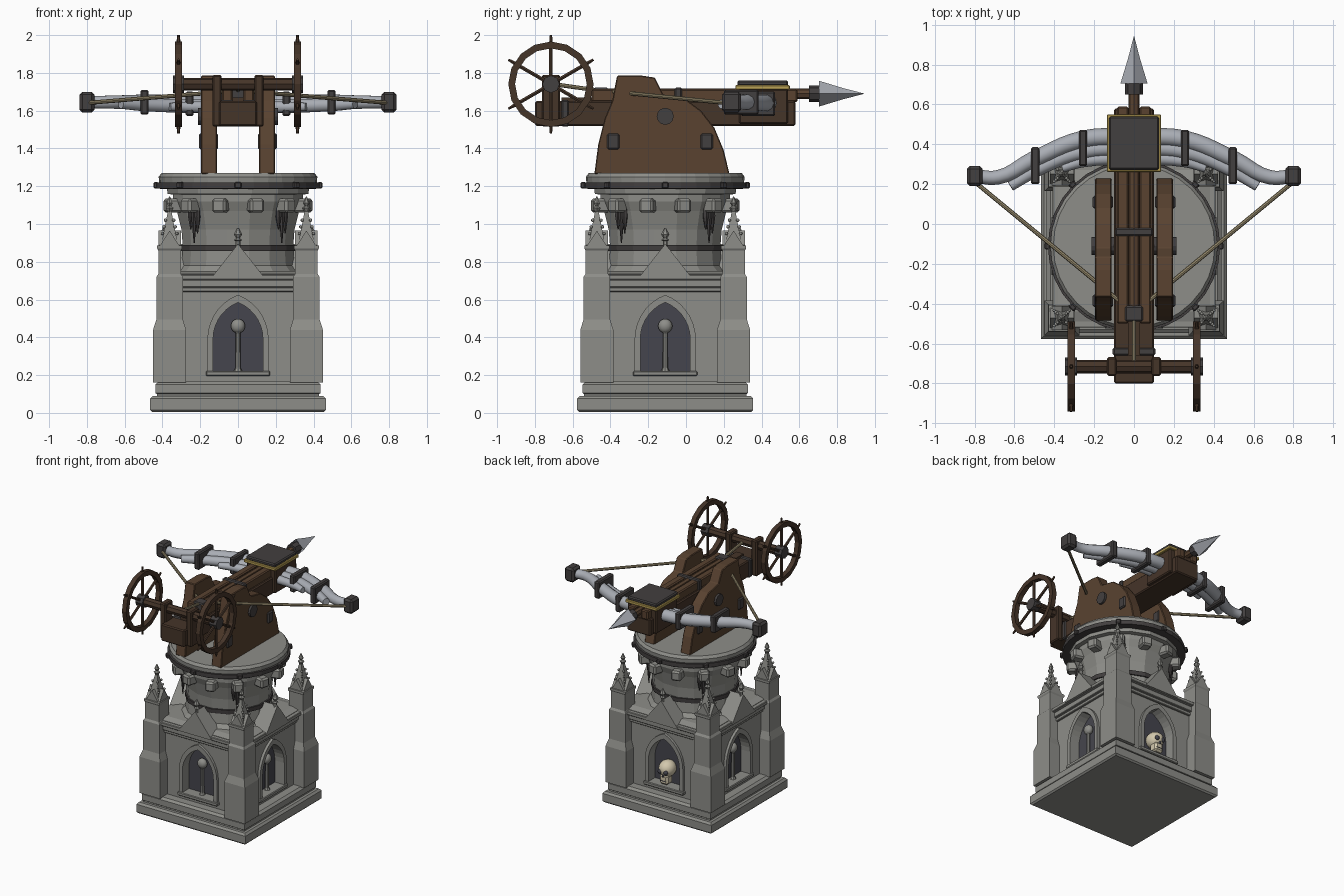
import bpy, bmesh
from math import pi, sin, cos, acos, radians
from mathutils import Matrix, Vector

if "Cube" in bpy.data.objects:
    bpy.data.objects.remove(bpy.data.objects["Cube"])

def material(name, r, g, b):
    m = bpy.data.materials.new(name)
    m.diffuse_color = (r, g, b, 1)
    m.use_nodes = True
    m.node_tree.nodes["Principled BSDF"].inputs["Base Color"].default_value = m.diffuse_color
    return m

STONE = material("stone", .27, .27, .25)
DARK = material("dark_recess", .06, .06, .075)
WOOD = material("wood", .10, .055, .03)
WOOD2 = material("dark_wood", .06, .035, .022)
IRON = material("iron", .055, .05, .05)
STEEL = material("steel", .40, .42, .46)
ROPE = material("rope", .30, .25, .15)
GOLD = material("gold", .50, .36, .09)
BONE = material("bone", .65, .58, .42)
T = Matrix.Translation
I = Matrix.Identity(4)
CY = -0.11                       # tower centre in y
TOWER = T((0, CY, 0))

def finish(name, bm, mat, M=I, bevel=0, smooth=False):
    bmesh.ops.transform(bm, matrix=M, verts=bm.verts)
    bmesh.ops.recalc_face_normals(bm, faces=bm.faces)
    for f in bm.faces:
        f.smooth = smooth
    me = bpy.data.meshes.new(name)
    bm.to_mesh(me)
    bm.free()
    me.materials.append(mat)
    ob = bpy.data.objects.new(name, me)
    bpy.context.collection.objects.link(ob)
    if bevel:
        b = ob.modifiers.new("bevel", "BEVEL")
        b.width, b.segments = bevel, 1
    return ob

def box(name, x, y, z, mat, M=I, bevel=.008):
    """Box from (min, max) ranges."""
    bm = bmesh.new()
    c = [(a + b) / 2 for a, b in (x, y, z)]
    s = [abs(b - a) for a, b in (x, y, z)]
    bmesh.ops.create_cube(bm, size=1, matrix=T(c) @ Matrix.Diagonal((*s, 1)))
    return finish(name, bm, mat, M, bevel)

def prism(name, pts, y0, y1, mat, M=I, bevel=0):
    """Profile in x-z, extruded along y."""
    bm = bmesh.new()
    a = [bm.verts.new((x, y0, z)) for x, z in pts]
    b = [bm.verts.new((x, y1, z)) for x, z in pts]
    bm.faces.new(a)
    bm.faces.new(b[::-1])
    for i in range(len(pts)):
        j = (i + 1) % len(pts)
        bm.faces.new((a[i], b[i], b[j], a[j]))
    return finish(name, bm, mat, M, bevel)

def lathe(name, prof, n, mat, M=I, phase=0, smooth=False):
    """Capped stack of n-sided rings given as (radius, z)."""
    bm = bmesh.new()
    rings = [[bm.verts.new((r * cos(phase + 2 * pi * i / n), r * sin(phase + 2 * pi * i / n), z))
              for i in range(n)] for r, z in prof]
    for a, b in zip(rings, rings[1:]):
        for i in range(n):
            bm.faces.new((a[i], a[(i + 1) % n], b[(i + 1) % n], b[i]))
    bm.faces.new(rings[0])
    bm.faces.new(rings[-1])
    return finish(name, bm, mat, M, 0, smooth)

def square(name, prof, mat, M=I):
    return lathe(name, [(h * 2 ** .5, z) for h, z in prof], 4, mat, M, pi / 4)

def rod(name, p, q, r, mat, n=8, r2=None):
    p, q = Vector(p), Vector(q)
    rot = (q - p).to_track_quat('Z', 'Y').to_matrix().to_4x4()
    return lathe(name, [(r, 0), (r if r2 is None else r2, (q - p).length)], n, mat, T(p) @ rot)

def ball(name, p, s, mat, M=I, n=12):
    bm = bmesh.new()
    bmesh.ops.create_uvsphere(bm, u_segments=n, v_segments=n // 2 + 2, radius=1,
                              matrix=T(p) @ Matrix.Diagonal((*s, 1)))
    return finish(name, bm, mat, M, 0, True)

def tube(name, pts, radii, mat):
    cu = bpy.data.curves.new(name, 'CURVE')
    cu.dimensions, cu.bevel_depth, cu.bevel_resolution, cu.use_fill_caps = '3D', 1, 3, True
    sp = cu.splines.new('BEZIER')
    sp.resolution_u = 5
    sp.bezier_points.add(len(pts) - 1)
    for bp, p, r in zip(sp.bezier_points, pts, radii):
        bp.co, bp.radius = p, r
        bp.handle_left_type = bp.handle_right_type = 'AUTO'
    ob = bpy.data.objects.new(name, cu)
    bpy.context.collection.objects.link(ob)
    cu.materials.append(mat)
    return ob

def arch(w, z0, spring, h, n=7):
    """Open pointed arch outline from bottom right to bottom left."""
    c = (h * h - w * w) / (2 * w)
    R, top = w + c, acos(c / (w + c))
    right = [(R * cos(top * i / n) - c, spring + R * sin(top * i / n)) for i in range(n + 1)]
    return [(w, z0)] + right + [(-x, z) for x, z in right[-2::-1]] + [(-w, z0)]

# plinth and core
square("plinth_lower", [(.455, .005), (.466, .016), (.466, .075), (.452, .09)], STONE, TOWER)
square("plinth_upper", [(.43, .09), (.43, .10), (.438, .105), (.438, .15), (.42, .165)], STONE, TOWER)
square("dark_core", [(.30, .16), (.30, .70)], DARK, TOWER)
square("tower_roof", [(.38, .70), (.38, .735), (.33, .75)], STONE, TOWER)

# four walls with pointed windows, gables and corner buttresses
for k in range(4):
    M = TOWER @ Matrix.Rotation(k * pi / 2, 4, 'Z')
    hole = arch(.132, .21, .39, .195)
    prism("wall", [(.36, .16), (.36, .72), (-.36, .72), (-.36, .16), (-.132, .16)]
          + hole[::-1] + [(.132, .16)], -.36, -.295, STONE, M)
    prism("window_frame", arch(.162, .21, .39, .235) + hole[::-1], -.38, -.34, STONE, M)
    box("window_sill", (-.17, .17), (-.39, -.29), (.195, .222), STONE, M, .005)
    box("wall_base", (-.30, .30), (-.36, -.29), (.16, .20), STONE, M, 0)
    for y, z0, z1 in ((-.375, .64, .665), (-.39, .665, .705), (-.41, .705, .732)):
        box("cornice", (-.30, .30), (y, -.3), (z0, z1), STONE, M, .004)
    prism("gable", [(-.145, .71), (.145, .71), (0, .895)], -.415, -.25, STONE, M)
    lathe("gable_finial", [(.012, .88), (.012, .91), (.022, .915), (.01, .925), (.022, .945), (.004, .98)],
          6, STONE, M @ T((0, -.395, 0)))
    if k == 2:      # skull in the rear window
        ball("skull", (0, -.335, .345), (.062, .07, .062), BONE, M, 16)
        box("skull_jaw", (-.036, .036), (-.39, -.32), (.235, .31), BONE, M, .014)
        for s in (-1, 1):
            ball("skull_eye", (s * .025, -.393, .335), (.018, .014, .018), DARK, M, 8)
        ball("skull_nose", (0, -.39, .305), (.008, .012, .012), DARK, M, 6)
        box("skull_teeth_gap", (-.025, .025), (-.392, -.38), (.262, .267), DARK, M, 0)
    else:           # slender post with a ball
        lathe("window_post", [(.022, .222), (.014, .24), (.012, .42), (.018, .43)], 8, STONE, M @ T((0, -.325, 0)))
        ball("window_ball", (0, -.325, .46), (.038, .03, .038), STONE, M)
    B = M @ T((.362, -.362, 0))
    square("buttress", [(.0875, .16), (.0875, .44), (.07, .495), (.07, .72), (.06, .735)], STONE, B)
    square("pinnacle_base", [(.06, .73), (.06, .86), (.066, .87), (.066, .885), (.05, .89)], STONE, B)
    for q in range(4):
        Q = B @ Matrix.Rotation(q * pi / 2, 4, 'Z')
        prism("pinnacle_gable", [(-.055, .88), (.055, .88), (0, .965)], -.06, 0, STONE, Q)
        for z in (.95, .985, 1.02):
            d = .046 * (1.09 - z) / .2 + .006
            ball("crocket", (d, d, z), (.009, .009, .009), STONE, Q, 6)
    square("pinnacle_spire", [(.046, .88), (.005, 1.09)], STONE, B)
    lathe("pinnacle_finial", [(.008, 1.06), (.024, 1.085), (.009, 1.095), (.018, 1.11), (.003, 1.145)], 6, STONE, B)

# round turret and turntable
lathe("turret", [(.34, .72), (.34, .74), (.305, .78), (.297, .87), (.305, .97), (.33, 1.07), (.35, 1.12),
                 (.35, 1.155), (.38, 1.16), (.385, 1.2)], 16, STONE, TOWER, pi / 16)
lathe("turret_band", [(.29, .858), (.308, .858), (.31, .89), (.29, .89)], 16, IRON, TOWER, pi / 16)
lathe("turntable", [(.38, 1.185), (.415, 1.19), (.42, 1.25), (.405, 1.27)], 32, STONE, TOWER)
lathe("turntable_band", [(.39, 1.185), (.432, 1.188), (.432, 1.22), (.39, 1.222)], 32, IRON, TOWER)
for k in range(12):
    M = TOWER @ Matrix.Rotation(radians(15 + 30 * k), 4, 'Z')
    box("corbel", (-.038, .038), (-.40, -.30), (1.06, 1.135), STONE, M, .012)
for k in range(8):
    M = TOWER @ Matrix.Rotation(k * pi / 4, 4, 'Z')
    box("band_stud", (-.018, .018), (-.448, -.42), (1.188, 1.222), IRON, M, .006)
    if k % 2:
        for dx, z in ((-.025, .97), (0, .90), (.025, .95)):
            lathe("drip", [(.003, z), (.016, 1.04), (.014, 1.1)], 6, IRON, M @ T((dx, -.328, 0)))

# cheeks of the mount: y-z profile, extruded along x
SIDE = Matrix.Rotation(pi / 2, 4, 'Z')          # local x -> y, local y -> -x
cheek = [(-.485, 1.265), (.23, 1.265), (.20, 1.39), (.15, 1.51), (.08, 1.60), (0, 1.66), (-.12, 1.685),
         (-.165, 1.775), (-.23, 1.785), (-.365, 1.785), (-.39, 1.655), (-.43, 1.56), (-.465, 1.42)]
for s in (-1, 1):
    prism("mount_cheek", cheek, s * .112, s * .195, WOOD, SIDE, .005)
    rod("trunnion", (s * .09, CY, 1.57), (s * .212, CY, 1.57), .045, IRON, 12)
    for y in (-.385, .11):
        box("cheek_bracket", (s * .105, s * .207), (y - .032, y + .032), (1.395, 1.48), IRON)

# stock, rail and head block
box("stock", (-.10, .10), (-.80, .58), (1.52, 1.65), WOOD2)
box("stock_end_strap", (-.107, .107), (-.66, -.62), (1.515, 1.657), IRON)
for s in (-1, 1):
    box("slide_rail", (s * .028, s * .085), (-.5, .59), (1.645, 1.715), WOOD)
box("slide_bed", (-.03, .03), (-.66, .58), (1.645, 1.67), WOOD2, I, 0)
box("slide_strap", (-.095, .095), (-.06, -.02), (1.64, 1.722), IRON)
box("head_block", (-.125, .125), (.28, .54), (1.53, 1.715), WOOD2)
box("gold_trim", (-.136, .136), (.262, .55), (1.712, 1.735), GOLD, I, .004)
box("head_plate", (-.125, .125), (.272, .54), (1.73, 1.76), IRON)

# bolt
rod("bolt_shaft", (0, -.42, 1.69), (0, .68, 1.69), .027, WOOD)
rod("bolt_collar", (0, .65, 1.69), (0, .715, 1.69), .044, IRON)
HEAD = T((0, 0, 1.69)) @ Matrix.Rotation(-pi / 2, 4, 'X')
lathe("bolt_head", [(.03, .73), (.068, .705), (.03, .83), (.001, .942)], 4, STEEL, HEAD)

# layered bow, clamps, tips and strings
for s in (-1, 1):
    tube("bow_main", [(0, .435, 1.64), (s * .25, .425, 1.64), (s * .5, .325, 1.645), (s * .68, .235, 1.645),
                      (s * .80, .24, 1.645)], [.045, .045, .042, .036, .034], STEEL)
    tube("bow_middle_leaf", [(0, .38, 1.625), (s * .25, .365, 1.625), (s * .5, .265, 1.63), (s * .62, .19, 1.635)],
         [.04, .04, .034, .026], STEEL)
    tube("bow_inner_leaf", [(0, .33, 1.62), (s * .25, .315, 1.62), (s * .36, .28, 1.62)], [.035, .03, .022], STEEL)
    box("bow_clamp_inner", (s * .235, s * .277), (.29, .472), (1.572, 1.702), IRON)
    box("bow_clamp_outer", (s * .473, s * .517), (.20, .385), (1.58, 1.71), IRON)
    box("bow_tip", (s * .76, s * .838), (.19, .292), (1.59, 1.70), IRON, I, .015)
    rod("bow_string", (s * .785, .20, 1.642), (s * .02, -.43, 1.705), .011, ROPE)
box("string_claw", (-.045, .045), (-.49, -.41), (1.655, 1.722), IRON)
rod("winch_rope", (0, -.45, 1.705), (0, -.70, 1.74), .011, ROPE)

# winch axle, bearings and two handwheels
WY, WZ = -.715, 1.74
rod("winch_axle", (-.335, WY, WZ), (.335, WY, WZ), .034, WOOD2)
for s in (-1, 1):
    box("winch_bearing", (s * .088, s * .136), (WY - .047, WY + .047), (1.515, 1.79), WOOD2)
    rod("axle_collar", (s * .285, WY, WZ), (s * .345, WY, WZ), .046, IRON)
    W = T((s * .315, WY, WZ)) @ Matrix.Rotation(pi / 2, 4, 'Y')
    bm = bmesh.new()
    n, sec = 16, [(.19, -.018), (.226, -.018), (.226, .018), (.19, .018)]
    rings = [[bm.verts.new((r * cos(2 * pi * i / n), r * sin(2 * pi * i / n), z)) for r, z in sec] for i in range(n)]
    for i in range(n):
        a, b = rings[i], rings[(i + 1) % n]
        for j in range(4):
            bm.faces.new((a[j], b[j], b[(j + 1) % 4], a[(j + 1) % 4]))
    finish("wheel_rim", bm, WOOD2, W)
    for k in range(6):
        a = pi / 2 + k * pi / 3
        d = Vector((0, cos(a), sin(a)))
        c = Vector((s * .315, WY, WZ))
        rod("wheel_spoke", c, c + d * .20, .011, WOOD2, 6)
        rod("wheel_handle", c + d * .22, c + d * .26, .011, WOOD2, 6, .007)
